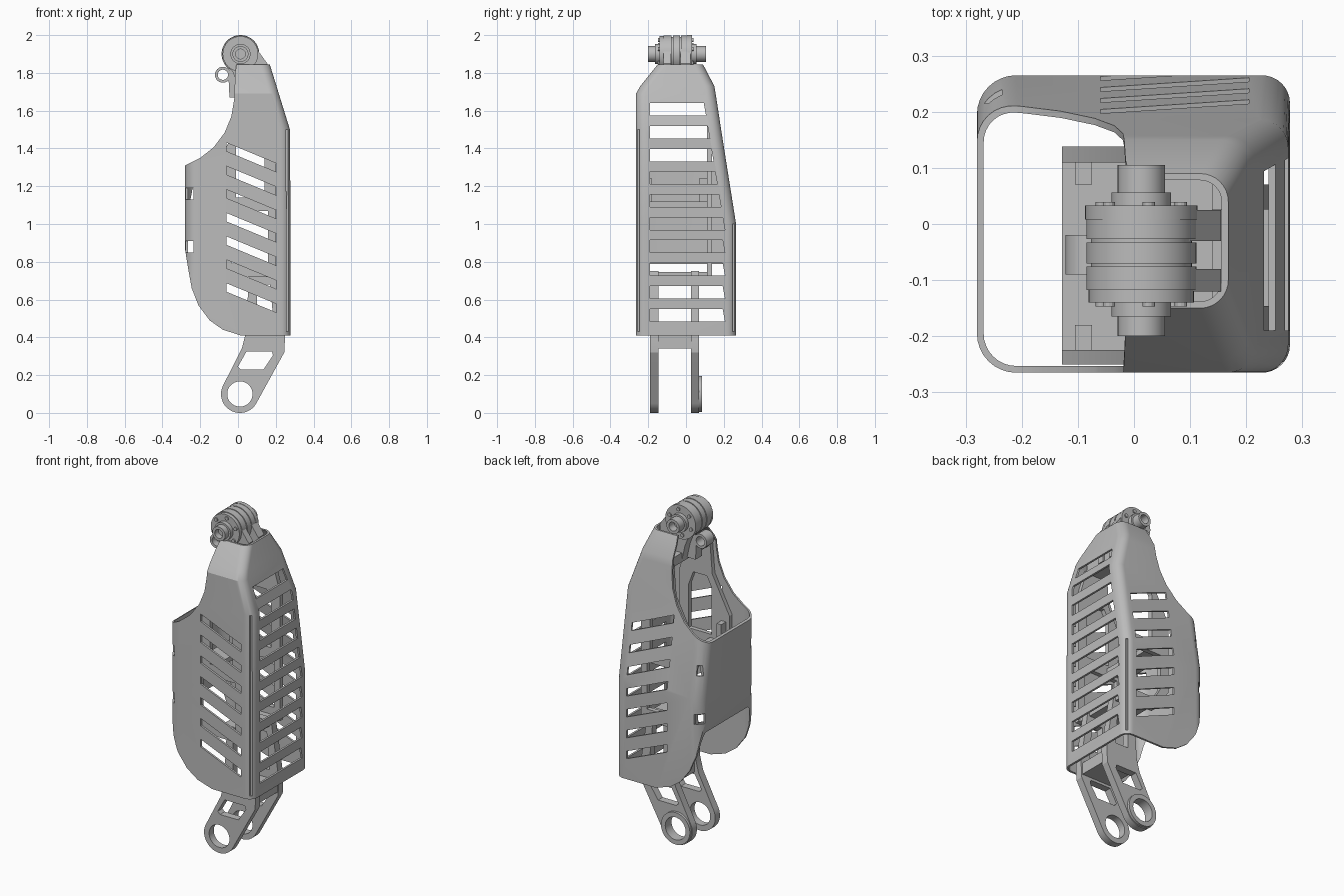
import bpy, bmesh, math
from mathutils import Vector, Matrix

cube = bpy.data.objects.get("Cube")
if cube:
    bpy.data.objects.remove(cube, do_unlink=True)

GREY = (0.5, 0.5, 0.5, 1)
grey = bpy.data.materials.new("machined grey")
grey.use_nodes = True
grey.diffuse_color = GREY
grey.node_tree.nodes["Principled BSDF"].inputs["Base Color"].default_value = GREY


def finish(name, mesh):
    obj = bpy.data.objects.new(name, mesh)
    bpy.context.scene.collection.objects.link(obj)
    mesh.materials.clear()
    mesh.materials.append(grey)
    bpy.ops.object.select_all(action='DESELECT')
    obj.select_set(True)
    bpy.context.view_layer.objects.active = obj
    bpy.ops.object.shade_smooth_by_angle(angle=math.radians(25))
    return obj


def from_bmesh(name, bm):
    bmesh.ops.recalc_face_normals(bm, faces=bm.faces)
    mesh = bpy.data.meshes.new(name)
    bm.to_mesh(mesh)
    bm.free()
    return finish(name, mesh)


def add_prism(bm, pts, axis, a, b):
    """Extrude an outline (x,z along y, or y,z along x) from a to b."""
    def place(p, d):
        return (p[0], d, p[1]) if axis == 'y' else (d, p[0], p[1])
    lo = [bm.verts.new(place(p, a)) for p in pts]
    hi = [bm.verts.new(place(p, b)) for p in pts]
    bm.faces.new(lo)
    bm.faces.new(hi)
    for i in range(len(pts)):
        j = (i + 1) % len(pts)
        bm.faces.new((lo[i], lo[j], hi[j], hi[i]))


def rect(x0, x1, z0, z1):
    return [(x0, z0), (x1, z0), (x1, z1), (x0, z1)]


def arc(cx, cz, r, start, end, n=32):
    angles = [math.radians(start + (end - start) * i / n) for i in range(n + 1)]
    return [(cx + r * math.cos(t), cz + r * math.sin(t)) for t in angles]


def circle(cx, cz, r, n=40):
    return arc(cx, cz, r, 0, 360, n)[:-1]


def plate(name, loops, y0, y1):
    """Flat plate in the xz plane; loops after the first are holes."""
    cu = bpy.data.curves.new(name, 'CURVE')
    cu.dimensions = '2D'
    cu.fill_mode = 'BOTH'
    cu.extrude = (y1 - y0) / 2
    for loop in loops:
        sp = cu.splines.new('POLY')
        sp.points.add(len(loop) - 1)
        for pt, (x, z) in zip(sp.points, loop):
            pt.co = (x, z, 0, 1)
        sp.use_cyclic_u = True
    tmp = bpy.data.objects.new(name + "_curve", cu)
    bpy.context.scene.collection.objects.link(tmp)
    bpy.context.view_layer.update()
    mesh = bpy.data.meshes.new_from_object(
        tmp.evaluated_get(bpy.context.evaluated_depsgraph_get()))
    bpy.data.objects.remove(tmp)
    turn = Matrix.Translation((0, (y0 + y1) / 2, 0)) @ Matrix.Rotation(math.pi / 2, 4, 'X')
    mesh.transform(turn)
    return finish(name, mesh)


def box(name, x0, x1, y0, y1, z0, z1):
    bm = bmesh.new()
    add_prism(bm, rect(x0, x1, z0, z1), 'y', y0, y1)
    return from_bmesh(name, bm)


def cut(obj, cutter, operation):
    mod = obj.modifiers.new(operation.lower(), 'BOOLEAN')
    mod.operation = operation
    mod.solver = 'EXACT'
    mod.object = cutter
    bpy.context.view_layer.objects.active = obj
    bpy.ops.object.modifier_apply(modifier=mod.name)
    bpy.data.objects.remove(cutter, do_unlink=True)


# Cover shell: tapered rounded tube with an inner wall
def ring(level, inset):
    z, x1, y0, y1 = level
    x0, x1, y0, y1 = -0.28 + inset, x1 - inset, y0 + inset, y1 - inset
    big, small = 0.07 - inset, 0.05 - inset
    corners = [(x1 - small, y1 - small, small), (x0 + big, y1 - big, big),
               (x0 + big, y0 + big, big), (x1 - small, y0 + small, small)]
    return [(x, y, z) for k, (cx, cy, r) in enumerate(corners)
            for x, y in arc(cx, cy, r, 90 * k, 90 * k + 90, 8)]


levels = [(0.41, 0.278, -0.265, 0.265), (1.0, 0.278, -0.265, 0.265),
          (1.5, 0.275, -0.265, 0.186), (1.69, 0.216, -0.265, 0.157),
          (1.73, 0.204, -0.242, 0.15), (1.845, 0.168, -0.15, 0.09)]
bm = bmesh.new()
rings = [ring(l, 0) for l in levels] + [ring(l, 0.012) for l in reversed(levels)]
rings = [[bm.verts.new(p) for p in r] for r in rings]
for k, r in enumerate(rings):
    s = rings[(k + 1) % len(rings)]
    for i in range(len(r)):
        j = (i + 1) % len(r)
        bm.faces.new((r[i], r[j], s[j], s[i]))
shell = from_bmesh("cover_shell", bm)

# Side outline of the cover
bm = bmesh.new()
add_prism(bm, [(0.35, 1.9), (0.35, 0.35), (0.04, 0.4), (0.0, 0.415), (-0.08, 0.44),
               (-0.15, 0.49), (-0.21, 0.57), (-0.245, 0.66), (-0.265, 0.77),
               (-0.281, 0.87), (-0.33, 0.95), (-0.33, 1.29), (-0.28, 1.31), (-0.2, 1.35),
               (-0.13, 1.405), (-0.07, 1.485), (-0.035, 1.57), (-0.02, 1.66),
               (-0.015, 1.8), (0.0, 1.9)], 'y', -0.4, 0.4)
cut(shell, from_bmesh("outline_cutter", bm), 'INTERSECT')

# Slanted side slots, horizontal slots, corner openings and corner grooves
bm = bmesh.new()
for i in range(7):
    z = 1.43 - 0.124 * i
    add_prism(bm, [(-0.06, z), (0.205, z - 0.11), (0.205, z - 0.155), (-0.06, z - 0.045)],
              'y', -0.4, 0.4)
cut(shell, from_bmesh("slanted_slot_cutter", bm), 'DIFFERENCE')
bm = bmesh.new()
for i in range(10):
    z = 1.64 - 0.121 * i
    y = min(0.2, 0.1 + 0.02 * i)
    add_prism(bm, [(-0.19, z), (y - 0.006, z), (y + 0.006, z - 0.066), (-0.19, z - 0.066)],
              'x', 0.16, 0.4)
for z in (0.85, 1.13):
    for y in (-0.3, 0.215):
        add_prism(bm, rect(-0.3, -0.235, z, z + 0.06), 'y', y, y + 0.085)
add_prism(bm, rect(0.254, 0.3, 0.43, 1.5), 'y', -0.256, -0.246)
add_prism(bm, rect(0.254, 0.3, 0.43, 1.0), 'y', 0.246, 0.256)
cut(shell, from_bmesh("end_slot_cutter", bm), 'DIFFERENCE')
bpy.ops.object.select_all(action='DESELECT')
shell.select_set(True)
bpy.context.view_layer.objects.active = shell
bpy.ops.object.shade_smooth_by_angle(angle=math.radians(25))

# Lower fork arms
arm = arc(0.01, 0.1, 0.1, 150, 330) + [(0.245, 0.32), (0.25, 0.42), (0.2, 0.75),
                                      (0.06, 0.75), (0.04, 0.42), (0.02, 0.34)]
lower_window = [(0.0, 0.245), (0.015, 0.23), (0.135, 0.23), (0.185, 0.305), (0.18, 0.325),
                (0.045, 0.325)]
upper_window = [(0.1, 0.46), (0.19, 0.46), (0.17, 0.68), (0.1, 0.68)]
for name, y0, y1 in (("front", -0.19, -0.146), ("rear", 0.026, 0.07)):
    plate(name + "_fork_arm", [arm, circle(0.01, 0.1, 0.067), lower_window, upper_window], y0, y1)
plate("ankle_bearing_ring", [circle(0.01, 0.1, 0.095), circle(0.01, 0.1, 0.067)], 0.07, 0.085)
box("fork_bridge", 0.045, 0.24, -0.18, 0.06, 0.34, 0.41)

# Inner frame side plates with cross members
side = [(-0.128, 0.86), (-0.03, 0.72), (0.2, 0.72), (0.2, 1.48), (0.14, 1.68),
        (0.0, 1.68), (-0.015, 1.5), (-0.128, 1.28)]
windows = [[(-0.01, 1.14), (0.14, 1.14), (0.14, 1.4), (0.11, 1.48), (0.02, 1.48), (-0.01, 1.42)],
           [(-0.07, 0.86), (-0.03, 0.79), (0.16, 0.79), (0.16, 1.07), (-0.07, 1.07)]]
for name, y0, y1 in (("front", -0.25, -0.225), ("rear", 0.11, 0.138)):
    plate(name + "_frame_plate", [side] + windows, y0, y1)
box("lower_frame_bridge", 0.0, 0.19, -0.235, 0.125, 0.72, 0.745)
box("middle_shelf", -0.128, 0.0, -0.235, 0.125, 1.09, 1.12)
box("upper_frame_bridge", 0.01, 0.14, -0.228, 0.115, 1.66, 1.715)
box("rear_mount_lug", -0.105, -0.075, 0.07, 0.112, 1.12, 1.24)
box("front_mount_lug", -0.105, -0.075, -0.226, -0.18, 1.12, 1.24)

# Knee clevis lugs
KX, KZ = 0.013, 1.9
lug = [(0.02, 1.97), (0.09, 1.94), (0.155, 1.85), (0.15, 1.67), (0.01, 1.67),
       (-0.01, 1.76), (-0.05, 1.86)]
for name, y0, y1 in (("rear", -0.03, 0.025), ("front", -0.12, -0.08)):
    plate(name + "_knee_lug", [lug], y0, y1)

# Knee joint: stacked discs (start, end, radius) lathed about y
stack = [(-0.2, -0.165, 0.042), (-0.165, -0.14, 0.053), (-0.14, -0.118, 0.094),
         (-0.118, -0.076, 0.098), (-0.076, -0.07, 0.09), (-0.07, -0.033, 0.098),
         (-0.033, -0.027, 0.09), (-0.027, 0.008, 0.098), (0.008, 0.033, 0.1),
         (0.033, 0.056, 0.053), (0.056, 0.105, 0.042)]
for k, (y0, y1, r) in enumerate(stack):
    end = k in (0, len(stack) - 1)
    loops = [circle(KX, KZ, r, 48)] + ([circle(KX, KZ, 0.026)] if end else [])
    plate("knee_disc_%d" % (k + 1), loops, y0, y1)

# Bolt heads on both knee flanges
for k in range(6):
    t = math.radians(60 * k + 20)
    bx, bz = KX + 0.075 * math.cos(t), KZ + 0.075 * math.sin(t)
    plate("front_bolt_%d" % (k + 1), [circle(bx, bz, 0.011, 12)], -0.147, -0.14)
    plate("rear_bolt_%d" % (k + 1), [circle(bx, bz, 0.011, 12)], 0.033, 0.039)

# Side pivot eye and its bracket
plate("pivot_eye", [circle(-0.08, 1.79, 0.042), circle(-0.08, 1.79, 0.027)], -0.09, -0.02)
plate("pivot_bracket", [[(-0.045, 1.82), (0.02, 1.85), (0.02, 1.67), (-0.045, 1.67),
                         (-0.05, 1.77)]], -0.085, -0.025)
